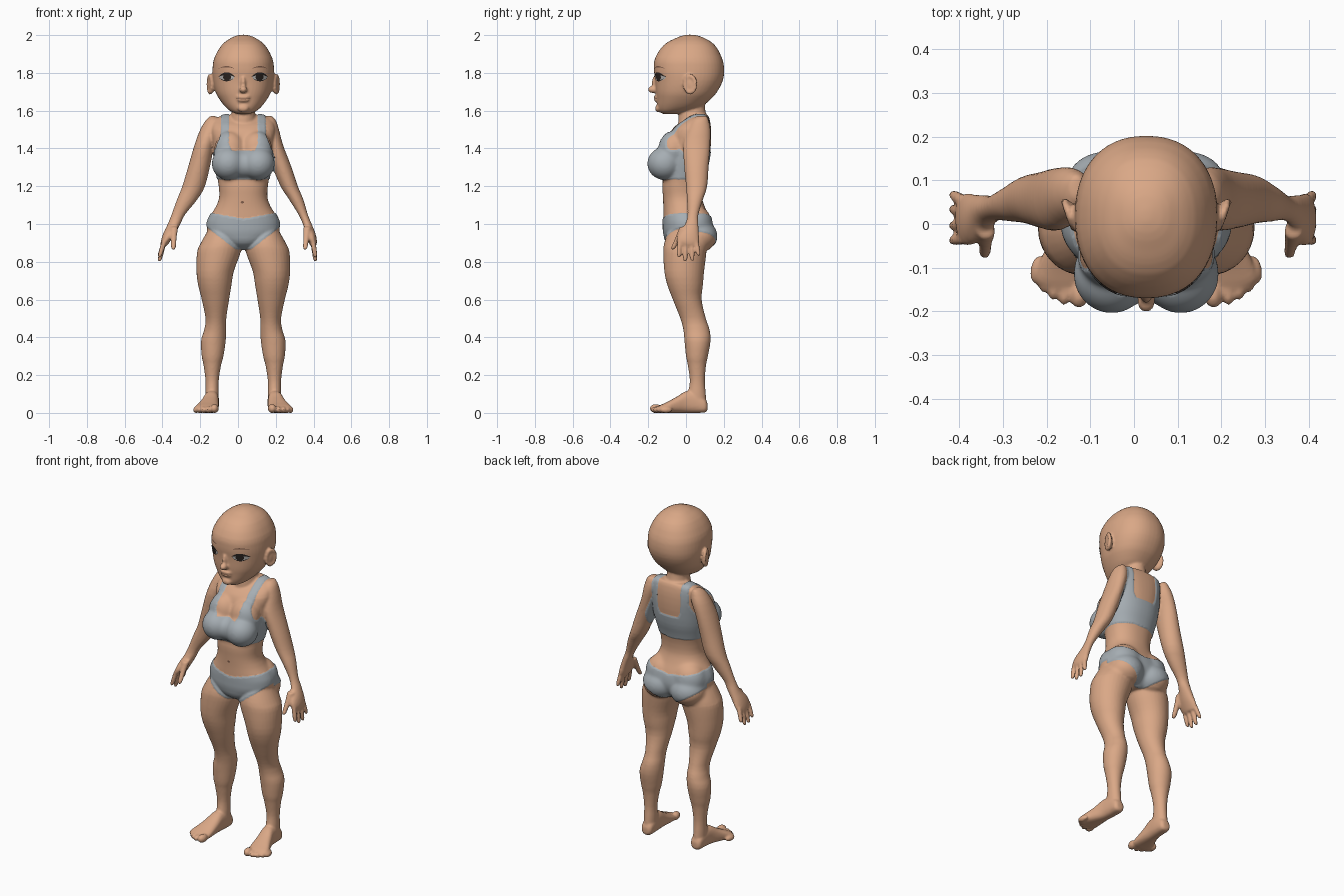
import bpy, bmesh, math
from mathutils import Vector, Matrix
from mathutils.bvhtree import BVHTree

if "Cube" in bpy.data.objects:
    bpy.data.objects.remove(bpy.data.objects["Cube"])

C = 0.028  # body centre line in x


def material(name, rgb):
    m = bpy.data.materials.new(name)
    m.use_nodes = True
    m.diffuse_color = (*rgb, 1)
    m.node_tree.nodes["Principled BSDF"].inputs["Base Color"].default_value = (*rgb, 1)
    return m


skin = material("skin", (0.70, 0.39, 0.24))
cloth = material("grey cloth", (0.38, 0.42, 0.45))
white = material("eye white", (0.50, 0.48, 0.46))
dark = material("dark lash", (0.025, 0.018, 0.015))
brown = material("brow brown", (0.22, 0.11, 0.07))

bm = bmesh.new()


def spline(rows, steps=4):
    """Smooth in-between rows through the given ones."""
    out = []
    for i in range(len(rows) - 1):
        a, b, c, d = (rows[max(0, min(len(rows) - 1, i + k))] for k in (-1, 0, 1, 2))
        for s in range(steps):
            t = s / steps
            out.append([q + t * (r - q) + t * (1 - t) * ((1 - t) * (r - p) - t * (s2 - q) + (2 * t - 1) * (r - q)) / 2
                        for p, q, r, s2 in zip(a, b, c, d)])
    return out + [rows[-1]]


def loft(rows, axis="z", power=2.0, n=32):
    """Oval rings: (position, side min, side max, depth min, depth max)."""
    rings = []
    for t, a0, a1, b0, b1 in spline(rows):
        ring = []
        for k in range(n):
            ang = 2 * math.pi * k / n
            ca, sa = math.cos(ang), math.sin(ang)
            u = (a0 + a1) / 2 + (a1 - a0) / 2 * math.copysign(abs(ca) ** (2 / power), ca)
            v = (b0 + b1) / 2 + (b1 - b0) / 2 * math.copysign(abs(sa) ** (2 / power), sa)
            ring.append(bm.verts.new((u, v, t) if axis == "z" else (u, t, v)))
        rings.append(ring)
    faces = [bm.faces.new(rings[0]), bm.faces.new(rings[-1])]
    for r, q in zip(rings, rings[1:]):
        for k in range(n):
            faces.append(bm.faces.new((r[k], r[(k + 1) % n], q[(k + 1) % n], q[k])))
    bmesh.ops.recalc_face_normals(bm, faces=faces)


def ball(centre, radii, turn=0, tilt=0):
    m = (Matrix.Translation(centre) @ Matrix.Rotation(turn, 4, "Z")
         @ Matrix.Rotation(tilt, 4, "X") @ Matrix.Diagonal((*radii, 1)))
    bmesh.ops.create_uvsphere(bm, u_segments=24, v_segments=16, radius=1, matrix=m)


def finger(base, tip, r, root=1):
    """Tapered finger hanging from base to tip."""
    rows = []
    for f, k in ((0, root), (0.5, 1), (0.85, 0.85), (0.96, 0.6), (1, 0.2)):
        x, y, z = Vector(base).lerp(Vector(tip), f)
        rows.append((z, x - r * k, x + r * k, y - r * k, y + r * k))
    loft(rows, n=12)


def centred(rows):
    return [(z, C - w, C + w, y0, y1) for z, w, y0, y1 in rows]


# Head and face forms
loft(centred([(2.002, .012, .005, .035), (1.99, .055, -.04, .085), (1.95, .112, -.115, .15),
              (1.88, .153, -.163, .19), (1.82, .163, -.17, .202), (1.76, .161, -.163, .195),
              (1.70, .147, -.16, .165), (1.66, .126, -.155, .13), (1.62, .095, -.15, .08),
              (1.595, .064, -.14, .01), (1.582, .03, -.12, -.05)]), power=2.25, n=48)
ball((C, -.175, 1.712), (.021, .027, .019))
ball((C, -.163, 1.745), (.013, .018, .04))
ball((C, -.148, 1.612), (.03, .016, .02))
ball((C, -.157, 1.673), (.036, .014, .009))
ball((C, -.155, 1.655), (.032, .014, .009))

# Neck and torso
loft(centred([(1.48, .075, -.04, .11), (1.56, .066, -.04, .11), (1.62, .058, -.03, .10), (1.70, .056, -.03, .10)]))
loft(centred([(1.578, .10, .035, .115), (1.555, .15, -.005, .125), (1.50, .17, -.075, .133), (1.42, .16, -.10, .132),
              (1.33, .152, -.115, .12), (1.26, .14, -.12, .10), (1.20, .13, -.125, .087), (1.14, .128, -.122, .085),
              (1.09, .146, -.12, .10), (1.04, .178, -.12, .123), (1.0, .192, -.12, .135), (.95, .185, -.117, .135),
              (.90, .12, -.10, .11), (.865, .045, -.05, .07)]), power=2.2, n=48)
ball((C, -.105, 1.315), (.10, .072, .07))

# Paired parts
for s in (-1, 1):
    def side(rows):
        return [(t, C + s * a, C + s * b, c, d) for t, a, b, c, d in rows]

    # Chest and seat forms
    ball((C + s * .079, -.114, 1.32), (.085, .088, .084))
    ball((C + s * .07, -.07, 1.39), (.085, .075, .10))
    ball((C + s * .092, .068, .935), (.10, .096, .085))
    ball((C + s * .085, .05, 1.0), (.10, .088, .10))
    # Ear with a raised rim
    ball((C + s * .168, .02, 1.738), (.015, .033, .05), s * -.35, .15)
    for k in range(14):
        a = 2 * math.pi * k / 14
        ball((C + s * (.177 + .01 * math.cos(a)), .022 + .028 * math.cos(a), 1.74 + .043 * math.sin(a)),
             (.009, .011, .013))
    # Leg
    loft(side([(.97, .03, .185, -.09, .08), (.90, .012, .225, -.115, .11), (.85, .014, .245, -.12, .108),
               (.75, .05, .248, -.115, .096), (.68, .062, .24, -.10, .09), (.60, .075, .22, -.07, .083),
               (.50, .09, .20, -.03, .105), (.44, .09, .207, -.014, .125), (.38, .093, .224, -.008, .13),
               (.30, .105, .22, 0, .116), (.25, .118, .21, .01, .106), (.17, .13, .20, .02, .10),
               (.10, .13, .20, .01, .105), (.03, .13, .20, 0, .11)]))
    # Foot, heel to toe roots
    loft(side([(.114, .148, .182, .015, .05), (.10, .132, .198, .002, .075), (.05, .128, .203, 0, .11),
               (0, .13, .21, 0, .115), (-.05, .13, .228, 0, .085), (-.10, .13, .25, 0, .058),
               (-.13, .132, .255, 0, .044), (-.15, .138, .235, .004, .034)]), axis="y", power=2.5)
    for off, tip, r in ((.152, -.192, .022), (.185, -.186, .016), (.21, -.174, .016), (.232, -.156, .016), (.25, -.137, .015)):
        ball((C + s * off, tip + .032, r + .001), (r, .033, r + .002), s * .15)

# Arms: inner and outer outline on each side, shared depth
levels = [(1.572, .06, .11), (1.55, .03, .12), (1.50, .005, .13), (1.42, -.015, .128), (1.31, -.01, .12),
          (1.20, 0, .112), (1.13, .005, .09), (1.05, .008, .066), (1.0, -.005, .066), (.95, -.04, .068),
          (.91, -.05, .07), (.885, -.03, .064)]
left_x = [(.15, .178), (.13, .20), (.13, .217), (.15, .238), (.18, .28), (.225, .317), (.27, .346),
          (.32, .37), (.343, .39), (.358, .41), (.37, .418), (.384, .414)]
right_x = [(-.12, -.145), (-.10, -.17), (-.10, -.20), (-.125, -.23), (-.147, -.262), (-.175, -.295), (-.215, -.323),
           (-.28, -.352), (-.305, -.372), (-.332, -.396), (-.358, -.408), (-.375, -.41)]
for xs, x0, x1, thumb in ((left_x, .397, .41, .355), (right_x, -.39, -.417, -.342)):
    loft([(z, a, b, y0, y1) for (z, y0, y1), (a, b) in zip(levels, xs)])
    for y, ty, tz in ((-.034, -.038, .822), (-.002, -.004, .80), (.028, .034, .803), (.053, .068, .83)):
        finger((x0, y, .91), (x1, ty, tz), .0135)
    finger((sum(xs[-4]) / 2, -.012, .985), (thumb, -.073, .862), .016, 1.4)

# Fuse everything into one smooth skin
mesh = bpy.data.meshes.new("rough_body")
bm.to_mesh(mesh)
bm.free()
rough = bpy.data.objects.new("rough_body", mesh)
bpy.context.collection.objects.link(rough)
fuse = rough.modifiers.new("fuse", "REMESH")
fuse.mode, fuse.voxel_size = "VOXEL", 0.0062
soft = rough.modifiers.new("soften", "SMOOTH")
soft.factor, soft.iterations = 0.5, 5
body_mesh = bpy.data.meshes.new_from_object(rough.evaluated_get(bpy.context.evaluated_depsgraph_get()))
bpy.data.objects.remove(rough)
body_mesh.name = "body"
body_mesh.materials.clear()
body_mesh.materials.append(skin)
body_mesh.materials.append(cloth)
body = bpy.data.objects.new("body", body_mesh)
bpy.context.collection.objects.link(body)


def is_cloth(p):
    dx, z = abs(p.x - C), p.z
    # Top: band, then shoulder straps
    if 1.235 < z < 1.60:
        neckline = 1.388 + max(0, dx - .06) * 2.0
        band = z < neckline and dx < .168 - max(0, z - 1.35) * .4
        strap = z >= 1.36 and .077 < dx < .12 + max(0, 1.47 - z) * .3
        return band or strap
    # Briefs: low waist, angled leg openings
    if .84 < z < 1.08 and dx < .26:
        waist = 1.028 + dx * .18
        leg = .865 + max(0, dx - .04) * (.77 if p.y < .03 else .62)
        return leg < z < waist
    return False


def is_soft(p):
    dx = abs(p.x - C)
    chest = 1.21 < p.z < 1.52 and p.y < -.04 and dx < .17
    seat = .87 < p.z < 1.12 and p.y > 0 and dx < .24
    return chest or seat


# Clothing: blended forms under it, chosen by height and side, edge smoothed, raised a little
bm = bmesh.new()
bm.from_mesh(body_mesh)
blend = [v for v in bm.verts if is_soft(v.co)]
for _ in range(16):
    bmesh.ops.smooth_vert(bm, verts=blend, factor=.5, use_axis_x=True, use_axis_y=True, use_axis_z=True)
for f in bm.faces:
    f.material_index = int(is_cloth(f.calc_center_median()))
border = [e for e in bm.edges if len({f.material_index for f in e.link_faces}) > 1]
near = {}
for e in border:
    for v in e.verts:
        near.setdefault(v, []).append(e.other_vert(v))
for _ in range(5):
    moved = {v: v.co.lerp(sum((o.co for o in os), Vector()) / len(os), .5) for v, os in near.items()}
    for v, co in moved.items():
        v.co = co
bm.normal_update()
raised = [(v, v.normal.copy()) for v in bm.verts if v.link_faces and all(f.material_index for f in v.link_faces)]
for v, nrm in raised:
    v.co += nrm * .004
bm.normal_update()
surface = BVHTree.FromBMesh(bm)
bm.to_mesh(body_mesh)
bm.free()
body_mesh.shade_smooth()


def plate(name, mat, shape, lift, nu=8, nv=24):
    """Thin patch laid on the front of the skin; shape(u, v) gives x, z."""
    pm = bmesh.new()
    grid = []
    for i in range(nu + 1):
        row = []
        for j in range(nv + 1):
            x, z = shape(i / nu, j / nv)
            hit = surface.ray_cast(Vector((x, -1, z)), Vector((0, 1, 0)))[0]
            row.append(pm.verts.new((x, (hit.y if hit else -.15) - lift, z)))
        grid.append(row)
    for i in range(nu):
        for j in range(nv):
            pm.faces.new((grid[i][j], grid[i + 1][j], grid[i + 1][j + 1], grid[i][j + 1]))
    bmesh.ops.remove_doubles(pm, verts=pm.verts, dist=1e-5)
    bmesh.ops.recalc_face_normals(pm, faces=pm.faces)
    me = bpy.data.meshes.new(name)
    pm.to_mesh(me)
    pm.free()
    me.materials.append(mat)
    me.shade_smooth()
    bpy.context.collection.objects.link(bpy.data.objects.new(name, me))


def disc(cx, cz, rx, rz):
    return lambda u, v: (cx + u * rx * math.cos(2 * math.pi * v), cz + u * rz * math.sin(2 * math.pi * v))


def arc(cx, cz, half, rise, thick):
    def shape(u, v):
        t = 2 * v - 1
        return cx + half * t, cz + rise * (1 - t * t) + (u - .5) * thick * (1.05 - t * t)
    return shape


# Painted face details
for s, label in ((-1, "right"), (1, "left")):
    ex = C + s * .088
    plate(label + "_eye", white, disc(ex, 1.776, .039, .018), .002)
    plate(label + "_iris", dark, disc(ex - s * .002, 1.777, .021, .0175), .004)
    plate(label + "_lash", dark, arc(ex, 1.778, .045, .018, .014), .005, nu=2)
    plate(label + "_lower_lash", dark, arc(ex, 1.774, .04, -.016, .005), .005, nu=2)
    plate(label + "_brow", brown, arc(ex, 1.822, .042, .011, .006), .002, nu=2)
plate("mouth_line", brown, arc(C, 1.664, .042, -.002, .004), .002, nu=2)
plate("navel", brown, disc(C - .005, 1.115, .009, .006), .001, nu=2)
